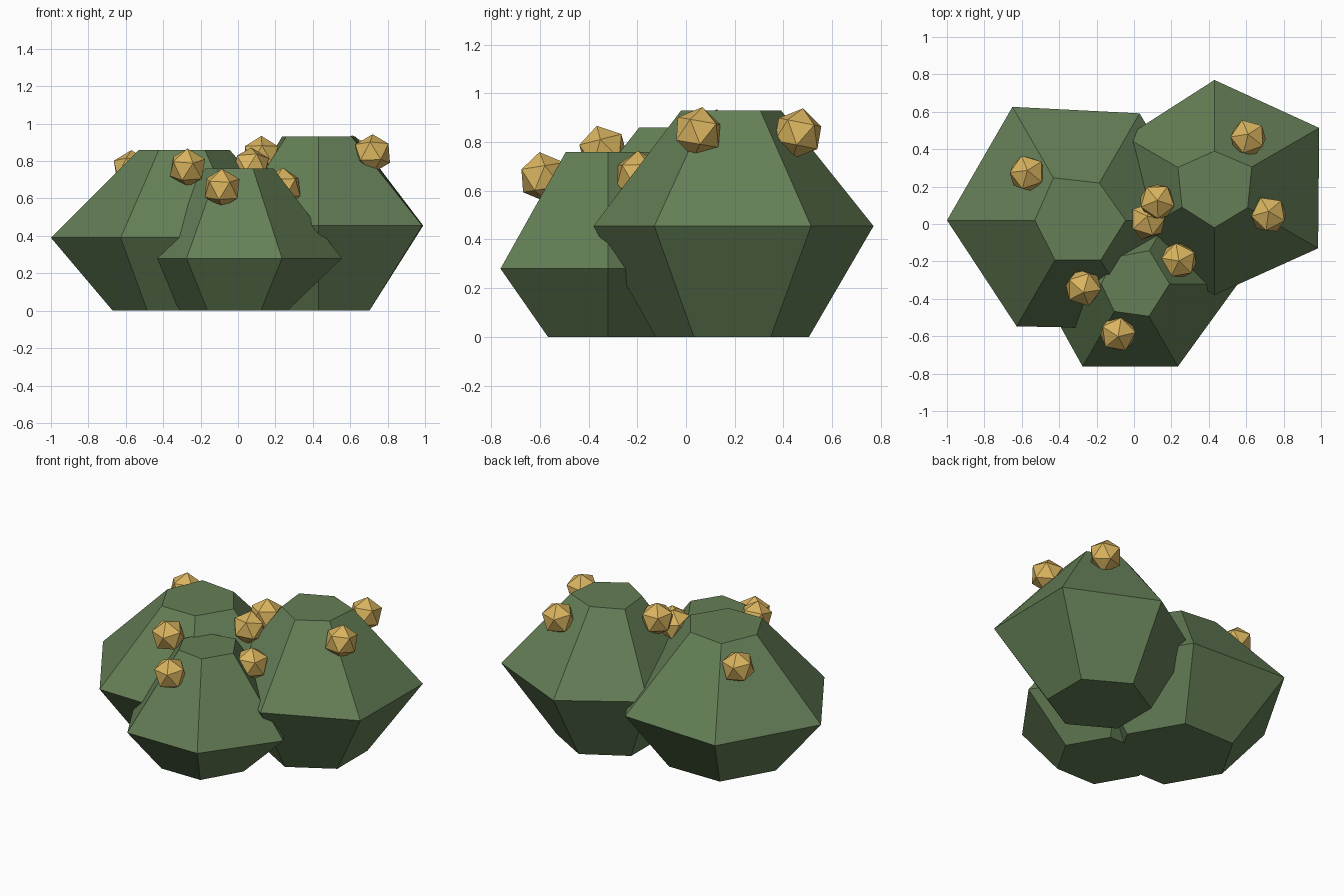
import bpy, bmesh, math, random
from mathutils import Matrix, Vector

if "Cube" in bpy.data.objects:
    bpy.data.objects.remove(bpy.data.objects["Cube"])

random.seed(4)


def material(name, rgb):
    m = bpy.data.materials.new(name)
    m.diffuse_color = (*rgb, 1)
    m.use_nodes = True
    m.node_tree.nodes["Principled BSDF"].inputs["Base Color"].default_value = m.diffuse_color
    return m


leaf = material("leaf green", (0.13, 0.212, 0.094))
gold = material("berry gold", (0.70, 0.46, 0.115))


def finish(bm, name, mat):
    bmesh.ops.recalc_face_normals(bm, faces=bm.faces[:])
    me = bpy.data.meshes.new(name)
    bm.to_mesh(me)
    bm.free()
    me.materials.append(mat)
    ob = bpy.data.objects.new(name, me)
    bpy.context.collection.objects.link(ob)
    return ob


def bush(name, cx, cy, turn, rings):
    """Six-sided faceted clump: each ring is (height, six radii)."""
    bm = bmesh.new()
    loops = []
    for z, radii in rings:
        loop = []
        for i, r in enumerate(radii):
            a = math.radians(turn + 60 * i)
            loop.append(bm.verts.new((cx + r * math.cos(a), cy + r * math.sin(a), z)))
        loops.append(loop)
    bm.faces.new(loops[0][::-1])
    bm.faces.new(loops[-1])
    for low, high in zip(loops, loops[1:]):
        for i in range(6):
            j = (i + 1) % 6
            bm.faces.new((low[i], low[j], high[j], high[i]))
    return finish(bm, name, leaf)


# Leafy clumps
bush("left_bush", -0.30, 0.02, 0, [
    (0, [0.37] * 6),
    (0.39, [0.67, 0.66, 0.70, 0.70, 0.655, 0.67]),
    (0.86, [0.255, 0.23, 0.262, 0.23, 0.245, 0.245])])
bush("right_bush", 0.43, 0.19, 30, [
    (0, [0.315] * 6),
    (0.455, [0.647, 0.58, 0.55, 0.55, 0.57, 0.64]),
    (0.93, [0.23, 0.20, 0.225, 0.20, 0.21, 0.205])])
bush("front_bush", -0.02, -0.32, 0, [
    (0, [0.285] * 6),
    (0.28, [0.575, 0.52, 0.50, 0.50, 0.51, 0.51]),
    (0.76, [0.21, 0.205, 0.165, 0.155, 0.17, 0.20])])

# Berries
berries = [(-0.57, 0.27, 0.755), (0.125, 0.12, 0.83), (0.07, 0.015, 0.77),
           (-0.27, -0.34, 0.765), (-0.085, -0.585, 0.655), (0.24, -0.195, 0.66),
           (0.61, 0.46, 0.835), (0.72, 0.05, 0.84)]
for i, pos in enumerate(berries):
    bm = bmesh.new()
    spin = (Matrix.Rotation(random.uniform(-0.3, 0.3), 4, 'X')
            @ Matrix.Rotation(random.uniform(0, 6.28), 4, 'Z'))
    bmesh.ops.create_icosphere(bm, subdivisions=1, radius=0.105,
                               matrix=Matrix.Translation(Vector(pos)) @ spin)
    finish(bm, f"berry_{i + 1}", gold)
